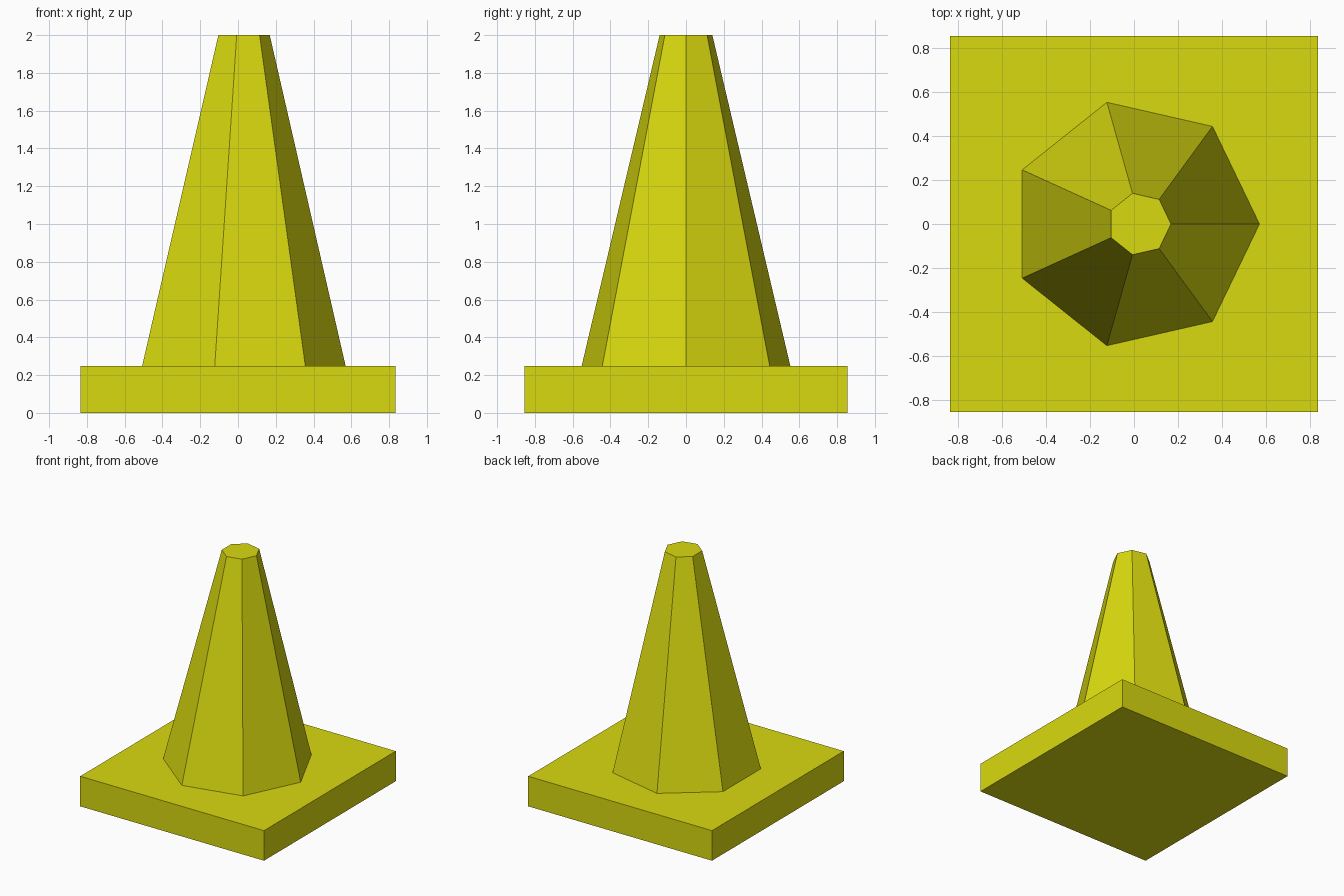
import bpy, bmesh, math

if "Cube" in bpy.data.objects:
    bpy.data.objects.remove(bpy.data.objects["Cube"])

yellow = bpy.data.materials.new("yellow")
yellow.diffuse_color = (0.70, 0.70, 0.005, 1)
yellow.use_nodes = True
yellow.node_tree.nodes["Principled BSDF"].inputs["Base Color"].default_value = yellow.diffuse_color

BASE_TOP = 0.247
SIDES = 7


def make_object(name, bm):
    bmesh.ops.recalc_face_normals(bm, faces=bm.faces)
    mesh = bpy.data.meshes.new(name)
    bm.to_mesh(mesh)
    bm.free()
    mesh.materials.append(yellow)
    obj = bpy.data.objects.new(name, mesh)
    bpy.context.collection.objects.link(obj)
    return obj


# Rectangular base slab
bm = bmesh.new()
bmesh.ops.create_cube(bm, size=1)
for v in bm.verts:
    v.co = (v.co.x * 1.67, v.co.y * 1.71, (v.co.z + 0.5) * BASE_TOP)
make_object("base_slab", bm)

# Seven-sided tapered cone, its top shifted slightly towards +x
bm = bmesh.new()


def ring(radius, centre_x, z):
    angles = [2 * math.pi * i / SIDES for i in range(SIDES)]
    return [bm.verts.new((centre_x + radius * math.cos(a), radius * math.sin(a), z)) for a in angles]


bottom = ring(0.567, 0.003, BASE_TOP)
top = ring(0.143, 0.025, 2.0)
for i in range(SIDES):
    j = (i + 1) % SIDES
    bm.faces.new((bottom[i], bottom[j], top[j], top[i]))
bm.faces.new(top)
bm.faces.new(bottom[::-1])
make_object("cone_body", bm)
